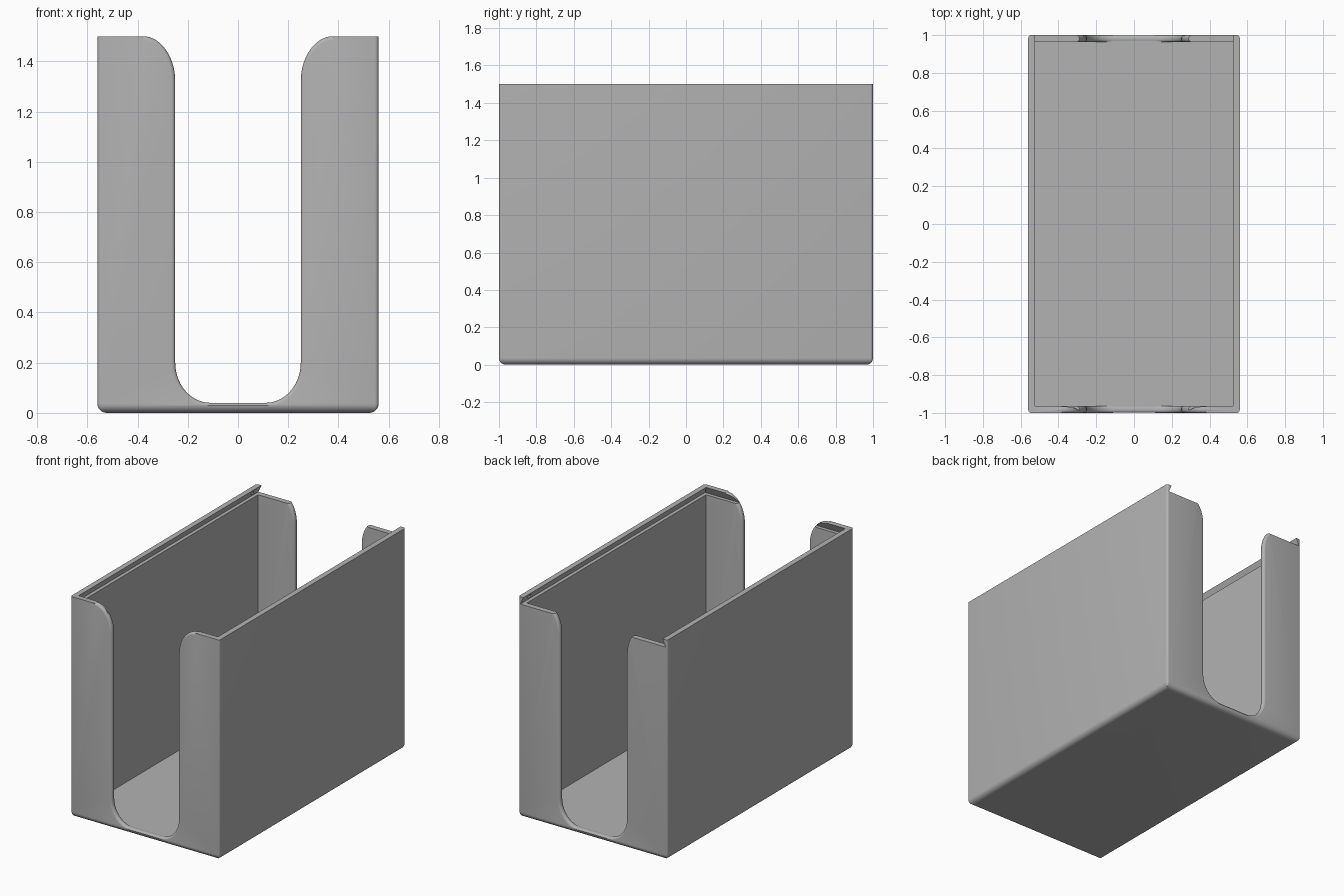
import bpy, bmesh
from math import sin, cos, pi, radians
from mathutils import Matrix

cube = bpy.data.objects.get("Cube")
if cube:
    bpy.data.objects.remove(cube, do_unlink=True)

HX, HY, TOP = 0.56, 1.0, 1.5      # outer half sizes and height
WALL, FLOOR = 0.037, 0.037
LID = 0.05                        # depth of the sliding lid groove
FILLET = 0.015

grey = bpy.data.materials.new("mid grey")
grey.use_nodes = True
grey.diffuse_color = (0.45, 0.45, 0.45, 1)
grey.node_tree.nodes["Principled BSDF"].inputs["Base Color"].default_value = (0.45, 0.45, 0.45, 1)


def finish(name, bm):
    bmesh.ops.recalc_face_normals(bm, faces=bm.faces[:])
    mesh = bpy.data.meshes.new(name)
    bm.to_mesh(mesh)
    bm.free()
    mesh.materials.append(grey)
    obj = bpy.data.objects.new(name, mesh)
    bpy.context.collection.objects.link(obj)
    return obj


def loft(name, rings):
    """Closed solid through rings that share a point count."""
    bm = bmesh.new()
    loops = [[bm.verts.new(p) for p in ring] for ring in rings]
    n = len(loops[0])
    for a, b in zip(loops, loops[1:]):
        for i in range(n):
            j = (i + 1) % n
            bm.faces.new((a[i], a[j], b[j], b[i]))
    bm.faces.new(loops[0])
    bm.faces.new(loops[-1])
    return finish(name, bm)


def rounded_ring(inset, z, steps=5):
    """Rounded rectangle of the outer shell, shrunk by inset."""
    r = max(FILLET - inset, 0.002)
    ring = []
    for k, (sx, sy) in enumerate(((1, 1), (-1, 1), (-1, -1), (1, -1))):
        for i in range(steps + 1):
            a = (k + i / steps) * pi / 2
            ring.append((sx * (HX - inset - r) + r * cos(a),
                         sy * (HY - inset - r) + r * sin(a), z))
    return ring


def rect(x, y0, y1, z):
    return [(-x, y0, z), (x, y0, z), (x, y1, z), (-x, y1, z)]


def slot_ring(y, off, inside, steps=14):
    """U-shaped slot outline, grown by off to make the rounded rim."""
    half = []
    for i in range(steps + 1):                      # lower corner
        a = (i / steps - 1) * pi / 2
        half.append((0.11 + (0.14 + off) * cos(a), 0.2 + (0.16 + off) * sin(a)))
    for i in range(steps + 1):                      # flared upper corner
        a = pi - i / steps * pi / 2
        half.append((0.38 + (0.13 - off) * cos(a), 1.32 + (0.181 - off) * sin(a)))
    half.append((0.38, 1.6))
    if inside:
        half = [(x, max(z, FLOOR + 0.001)) for x, z in half]
    outline = half + [(-x, z) for x, z in reversed(half)]
    return [(x, y, z) for x, z in outline]


def slot_cutter(name, side):
    arc = [(FILLET * (1 - cos(i / 5 * pi / 2)), FILLET * (1 - sin(i / 5 * pi / 2))) for i in range(6)]
    rows = [(HY + 0.02, FILLET, False)]
    rows += [(HY - d, o, False) for d, o in arc]
    rows += [(HY - WALL + d, o, True) for d, o in reversed(arc)]
    rows.append((HY - WALL - 0.02, FILLET, True))
    return loft(name, [slot_ring(side * y, o, ins) for y, o, ins in rows])


def cut(target, cutter):
    mod = target.modifiers.new("cut", "BOOLEAN")
    mod.operation = "DIFFERENCE"
    mod.solver = "EXACT"
    mod.object = cutter
    bpy.context.view_layer.objects.active = target
    bpy.ops.object.modifier_apply(modifier=mod.name)
    bpy.data.objects.remove(cutter, do_unlink=True)


# Outer body with a rounded bottom edge
R = 0.037
rings = [rounded_ring(R * (1 - sin(i / 8 * pi / 2)), R * (1 - cos(i / 8 * pi / 2))) for i in range(9)]
box = loft("open_box", rings + [rounded_ring(0, TOP)])

# Inner cavity
ix, iy = HX - WALL, HY - WALL
cut(box, loft("cavity", [rect(ix, -iy, iy, FLOOR), rect(ix, -iy, iy, TOP + 0.1)]))

# Dovetail groove for a lid sliding in from the back
under = 0.024
cut(box, loft("lid_groove", [
    rect(ix + under, -iy - under, HY + 0.1, TOP - LID),
    rect(ix + 0.0005, -iy - 0.0005, HY + 0.1, TOP),
    rect(ix + 0.0005, -iy - 0.0005, HY + 0.1, TOP + 0.05)]))

# Tall access slots in the front and back walls
for name, side in (("front_slot", -1), ("back_slot", 1)):
    cut(box, slot_cutter(name, side))

# Small lid catches in the groove near the back
for side in (-1, 1):
    bm = bmesh.new()
    bmesh.ops.create_uvsphere(bm, u_segments=16, v_segments=10, radius=0.014,
                              matrix=Matrix.Translation((side * (ix + 0.01), 0.92, TOP - 0.026)))
    cut(box, finish("lid_catch", bm))

# Smooth the fillets, keep the edges crisp
bpy.ops.object.select_all(action="DESELECT")
box.select_set(True)
bpy.context.view_layer.objects.active = box
bpy.ops.object.shade_smooth_by_angle(angle=radians(30))
